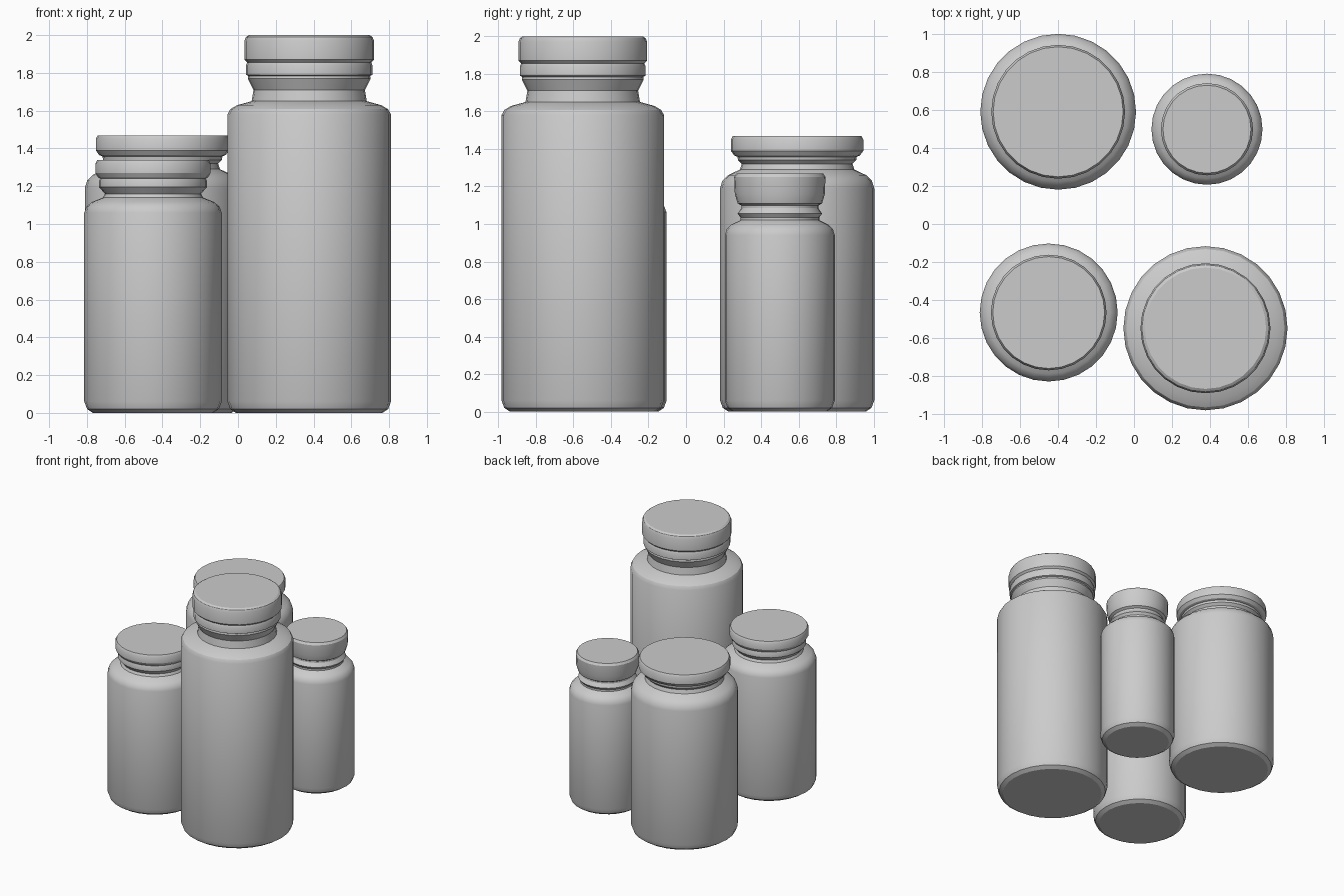
import bpy
import bmesh
from math import cos, sin, tau, radians

cube = bpy.data.objects.get("Cube")
if cube:
    bpy.data.objects.remove(cube)

grey = bpy.data.materials.new("plain grey")
grey.use_nodes = True
COLOUR = (0.6, 0.6, 0.6, 1)
grey.diffuse_color = COLOUR
grey.node_tree.nodes["Principled BSDF"].inputs["Base Color"].default_value = COLOUR

SIDES = 28


def lathe(name, centre, profile):
    """Turn a (radius, height) profile into a closed solid."""
    bm = bmesh.new()
    rings = []
    for r, z in profile:
        rings.append([bm.verts.new((r * cos(tau * i / SIDES), r * sin(tau * i / SIDES), z))
                      for i in range(SIDES)])
    for low, high in zip(rings, rings[1:]):
        for i in range(SIDES):
            j = (i + 1) % SIDES
            bm.faces.new((low[i], low[j], high[j], high[i]))
    bm.faces.new(rings[0][::-1])
    bm.faces.new(rings[-1])
    mesh = bpy.data.meshes.new(name)
    bm.to_mesh(mesh)
    bm.free()
    mesh.materials.append(grey)
    obj = bpy.data.objects.new(name, mesh)
    obj.location = (*centre, 0)
    bpy.context.collection.objects.link(obj)
    bpy.ops.object.select_all(action="DESELECT")
    obj.select_set(True)
    bpy.context.view_layer.objects.active = obj
    bpy.ops.object.shade_smooth_by_angle(angle=radians(30))
    return obj


def jar(name, centre, radius, shoulder, neck, lid):
    """Rounded body with a sloping shoulder and neck, then a neck and a lid."""
    base = [(radius - 0.045, 0.0), (radius - 0.015, 0.02), (radius, 0.06)]
    r_neck = neck[0][0]
    drop = radius - r_neck
    top = neck[0][1]
    slope = [(radius, shoulder), (radius - 0.12 * drop, shoulder + 0.4 * (top - shoulder)),
             (radius - 0.4 * drop, shoulder + 0.7 * (top - shoulder))]
    lathe(name + "_body", centre, base + slope + neck)
    lathe(name + "_lid", centre, lid)


# Tall jar at the front
jar("tall_jar", (0.377, -0.55), 0.433, 1.58,
    [(0.305, 1.65), (0.295, 1.71), (0.325, 1.77), (0.32, 1.8)],
    [(0.315, 1.78), (0.335, 1.79), (0.335, 1.84), (0.328, 1.855),
     (0.343, 1.87), (0.343, 1.97), (0.335, 1.99), (0.32, 2.0)])

# Wide jar at the back
jar("wide_jar", (-0.4, 0.592), 0.411, 1.19,
    [(0.305, 1.29), (0.295, 1.32), (0.315, 1.34), (0.32, 1.38)],
    [(0.31, 1.355), (0.335, 1.365), (0.353, 1.39), (0.353, 1.45), (0.343, 1.468)])

# Medium jar at the front
jar("medium_jar", (-0.45, -0.467), 0.364, 1.06,
    [(0.265, 1.14), (0.255, 1.16), (0.285, 1.195), (0.285, 1.23), (0.27, 1.26)],
    [(0.27, 1.235), (0.29, 1.245), (0.305, 1.27), (0.305, 1.32), (0.295, 1.338)])

# Small jar at the back
jar("small_jar", (0.385, 0.5), 0.293, 0.94,
    [(0.21, 1.02), (0.21, 1.035), (0.225, 1.055), (0.205, 1.085), (0.205, 1.12)],
    [(0.2, 1.095), (0.225, 1.11), (0.24, 1.16), (0.243, 1.25), (0.232, 1.268)])
